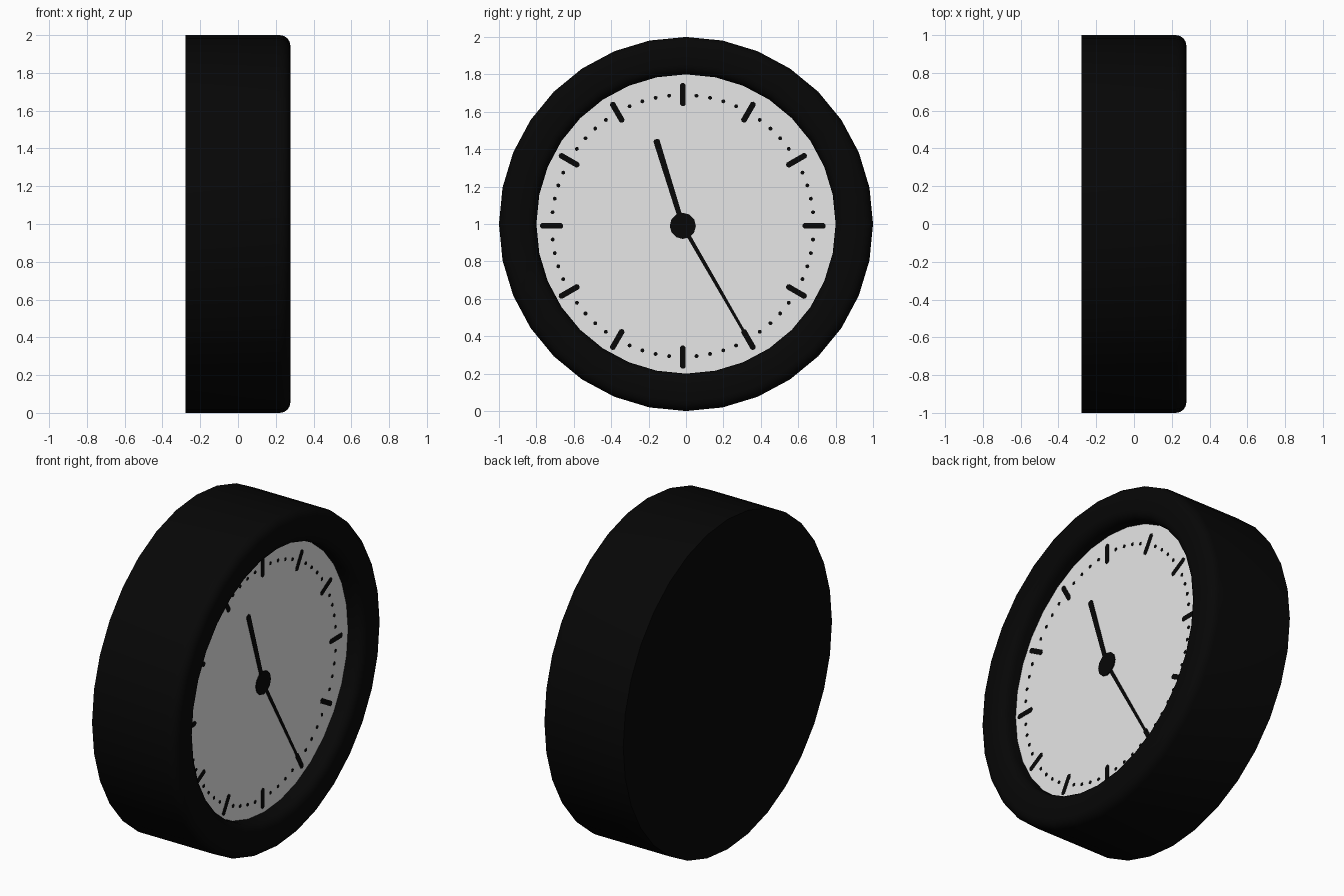
import bpy, bmesh, math
from mathutils import Matrix, Vector

if "Cube" in bpy.data.objects:
    bpy.data.objects.remove(bpy.data.objects["Cube"])

SIDES = 32
DIAL_X = 0.178
CY, CZ = -0.017, 0.99   # centre of the hands and marks


def material(name, v):
    m = bpy.data.materials.new(name)
    m.diffuse_color = (v, v, v, 1)
    m.use_nodes = True
    m.node_tree.nodes["Principled BSDF"].inputs["Base Color"].default_value = m.diffuse_color
    return m


black = material("black", 0.002)
white = material("dial white", 0.8)


def finish(bm, name, mat, smooth=False):
    bmesh.ops.recalc_face_normals(bm, faces=bm.faces)
    me = bpy.data.meshes.new(name)
    bm.to_mesh(me)
    bm.free()
    me.materials.append(mat)
    ob = bpy.data.objects.new(name, me)
    bpy.context.collection.objects.link(ob)
    if smooth:
        bpy.ops.object.select_all(action='DESELECT')
        ob.select_set(True)
        bpy.context.view_layer.objects.active = ob
        bpy.ops.object.shade_smooth_by_angle(angle=math.radians(35))
    return ob


# Clock case: lathe profile of (x, radius), rounded on both front edges
B, FRONT = 0.055, 0.277
arc = [math.radians(a) for a in (90, 67.5, 45, 22.5, 0)]
profile = [(-0.279, 1.0)]
profile += [(FRONT - B + B * math.cos(a), 1 - B + B * math.sin(a)) for a in arc]
profile += [(FRONT - B + B * math.cos(a), 0.8 + B - B * math.sin(a)) for a in reversed(arc)]
profile += [(DIAL_X - 0.004, 0.8)]
bm = bmesh.new()
rings = []
for x, r in profile:
    rings.append([bm.verts.new((x, r * math.sin(t), 1 + r * math.cos(t)))
                  for t in (2 * math.pi * i / SIDES for i in range(SIDES))])
for a, b in zip(rings, rings[1:]):
    for i in range(SIDES):
        j = (i + 1) % SIDES
        bm.faces.new((a[i], a[j], b[j], b[i]))
bm.faces.new(rings[0])
bm.faces.new(rings[-1])
finish(bm, "clock_case", black, True)


def disc(name, r, x0, x1, sides, y, z, mat):
    bm = bmesh.new()
    bmesh.ops.create_cone(bm, cap_ends=True, segments=sides, radius1=r, radius2=r, depth=x1 - x0,
                          matrix=Matrix.Translation(((x0 + x1) / 2, y, z)) @ Matrix.Rotation(math.pi / 2, 4, 'Y'))
    return finish(bm, name, mat)


# Dial plate and hub
disc("dial", 0.8, DIAL_X - 0.003, DIAL_X, SIDES, 0, 1, white)
disc("hub", 0.07, DIAL_X - 0.002, DIAL_X + 0.006, 12, CY, CZ, black)


def bar(bm, angle, r0, r1, w0, w1, x0, x1):
    """Tapered bar with cut corners, pointing out from the centre at a clock angle."""
    u = Vector((0, math.sin(angle), math.cos(angle)))
    v = Vector((0, math.cos(angle), -math.sin(angle)))
    c = min(w0, w1) * 0.3
    pts = [(r0, c - w0 / 2), (r0 + c, -w0 / 2), (r1 - c, -w1 / 2), (r1, c - w1 / 2),
           (r1, w1 / 2 - c), (r1 - c, w1 / 2), (r0 + c, w0 / 2), (r0, w0 / 2 - c)]
    lo, hi = [[bm.verts.new(Vector((x, CY, CZ)) + u * r + v * s) for r, s in pts] for x in (x0, x1)]
    bm.faces.new(lo)
    bm.faces.new(hi)
    for i in range(8):
        j = (i + 1) % 8
        bm.faces.new((lo[i], lo[j], hi[j], hi[i]))


# Hour marks and minute dots
hours, minutes = bmesh.new(), bmesh.new()
for i in range(60):
    a = math.radians(6 * i)
    if i % 5 == 0:
        bar(hours, a, 0.64, 0.763, 0.03, 0.03, DIAL_X - 0.002, DIAL_X + 0.002)
    else:
        bar(minutes, a, 0.69, 0.71, 0.02, 0.02, DIAL_X - 0.002, DIAL_X + 0.002)
finish(hours, "hour_marks", black)
finish(minutes, "minute_dots", black)

# Hands
bm = bmesh.new()
bar(bm, math.radians(-17.2), 0, 0.485, 0.026, 0.034, DIAL_X - 0.002, DIAL_X + 0.005)
finish(bm, "hour_hand", black)
bm = bmesh.new()
bar(bm, math.radians(150), 0, 0.75, 0.022, 0.014, DIAL_X - 0.002, DIAL_X + 0.003)
finish(bm, "minute_hand", black)
